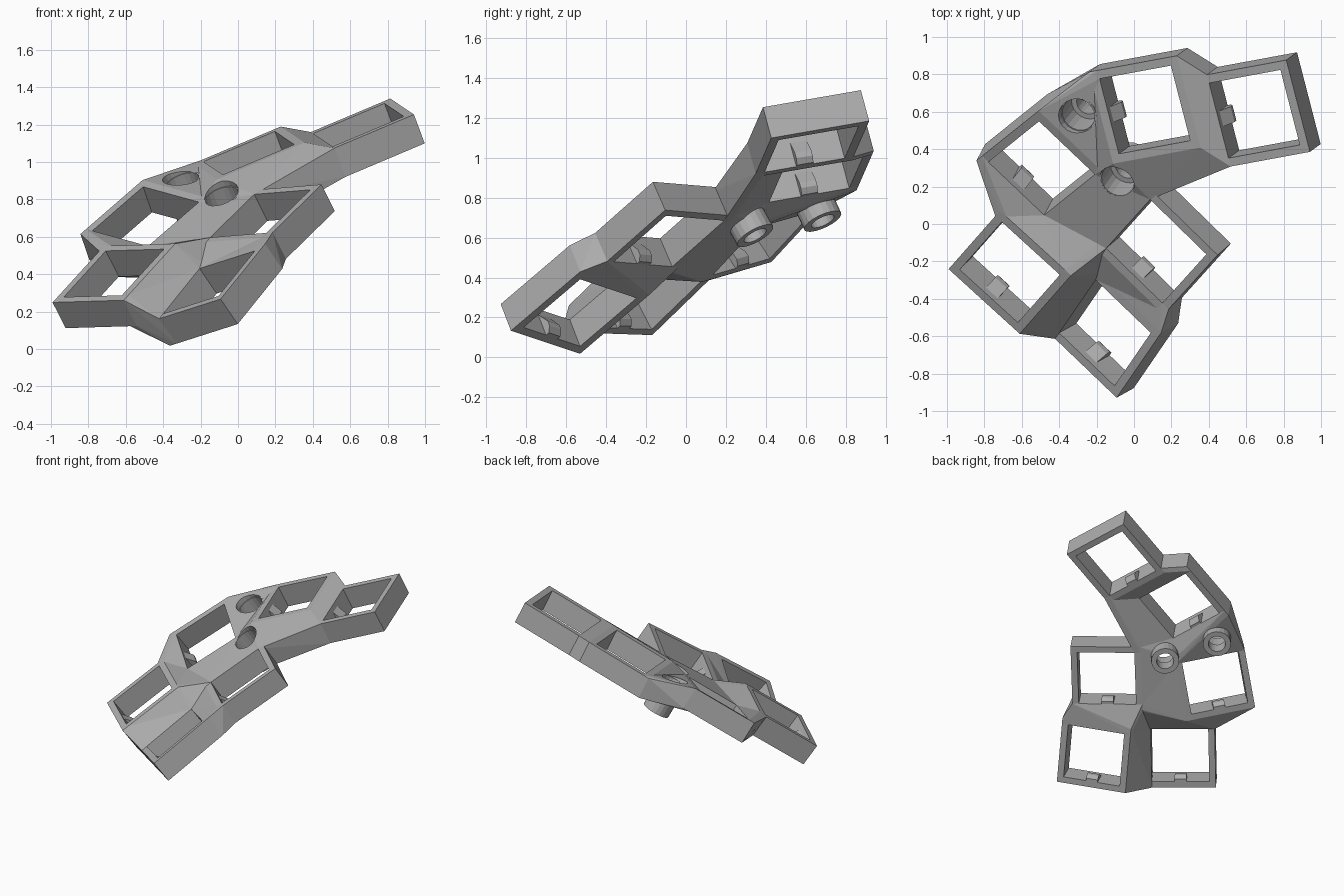
import bpy, bmesh
from mathutils import Vector

cube = bpy.data.objects.get("Cube")
if cube:
    bpy.data.objects.remove(cube)

HALF, WALL, DEPTH = 0.257, 0.047, 0.17   # socket half width, wall and thickness

grey = bpy.data.materials.new("plain grey")
grey.use_nodes = True
grey.diffuse_color = (0.42, 0.42, 0.42, 1)
grey.node_tree.nodes["Principled BSDF"].inputs["Base Color"].default_value = (0.42, 0.42, 0.42, 1)


def finish(bm, name):
    bmesh.ops.recalc_face_normals(bm, faces=bm.faces)
    mesh = bpy.data.meshes.new(name)
    bm.to_mesh(mesh)
    bm.free()
    mesh.materials.append(grey)
    obj = bpy.data.objects.new(name, mesh)
    bpy.context.collection.objects.link(obj)
    return obj


def add_hull(bm, points):
    verts = [bm.verts.new(p) for p in points]
    result = bmesh.ops.convex_hull(bm, input=verts)
    loose = {v for v in result["geom_interior"] + result["geom_unused"]
             if isinstance(v, bmesh.types.BMVert)}
    bmesh.ops.delete(bm, geom=list(loose), context="VERTS")


class Socket:
    """A tilted square frame: centre of its top, with side and up directions."""

    def __init__(self, centre, side, up):
        self.c = Vector(centre)
        self.u = Vector(side).normalized()
        v = Vector(up)
        self.v = (v - self.u * v.dot(self.u)).normalized()
        self.n = self.u.cross(self.v)

    def at(self, a, b, depth=0):
        return self.c + self.u * a + self.v * b - self.n * depth

    def post(self, sx, sy):
        # Corner block of the frame, used to anchor the webbing
        return [self.at(sx * r, sy * s, d) for r in (HALF, HALF - WALL)
                for s in (HALF, HALF - WALL) for d in (0, DEPTH)]

    def build(self, name):
        bm = bmesh.new()
        signs = [(-1, -1), (1, -1), (1, 1), (-1, 1)]
        loops = [[bm.verts.new(self.at(x * r, y * r, d)) for x, y in signs]
                 for r, d in ((HALF, 0), (HALF, DEPTH), (HALF - WALL, DEPTH), (HALF - WALL, 0))]
        for i in range(4):
            a, b = loops[i], loops[(i + 1) % 4]
            for k in range(4):
                m = (k + 1) % 4
                bm.faces.new((a[k], a[m], b[m], b[k]))
        return finish(bm, name)

    def build_clip(self, name):
        # Wedge-shaped retaining clip low on one inner wall
        bm = bmesh.new()
        wall = WALL - HALF
        profile = [(wall - 0.01, 0.04), (wall, 0.04), (wall + 0.04, 0.11),
                   (wall + 0.04, 0.14), (wall + 0.02, DEPTH), (wall - 0.01, DEPTH)]
        add_hull(bm, [self.at(a, b, d) for a, d in profile for b in (-0.043, 0.043)])
        return finish(bm, name)


# Six key sockets
fan = ((0.466, 0.086, 0.197), (-0.123, 0.492, 0.087))
sockets = {
    "outer_right": Socket((0.644, 0.588, 1.198), *fan),
    "upper_right": Socket((0.058, 0.611, 1.048), *fan),
    "upper_left": Socket((-0.494, 0.298, 0.709), (0.332, 0.266, 0.288), (-0.37, 0.335, 0.09)),
    "middle": Socket((0.119, -0.146, 0.724), (0.289, 0.32, 0.283), (-0.371, 0.362, -0.03)),
    "lower_left": Socket((-0.664, -0.258, 0.406), (0.273, 0.31, 0.30), (-0.4, 0.326, -0.032)),
    "lower_front": Socket((-0.155, -0.582, 0.357), (0.24, 0.35, 0.298), (-0.36, 0.345, -0.115)),
}
solids = []
for name, socket in sockets.items():
    solids.append(socket.build(name + "_socket"))
    socket.build_clip(name + "_clip")

# Webbing: triangles hulled between corner posts, named by socket and corner
A, B, C, D, E, F = sockets.values()
TL, TR, BL, BR = (-1, 1), (1, 1), (-1, -1), (1, -1)
strips = [
    [(B, TR), (A, TL), (B, BR), (A, BL)],
    [(C, TR), (B, TL), (C, BR), (B, BL), (D, TR), (B, BR), (A, BL)],
    [(C, BL), (C, BR), (D, TL), (D, TR)],
    [(C, TL), (E, TR), (C, BL), (E, BR), (D, TL), (F, TR)],
    [(E, BR), (F, TR), (E, BL), (F, TL)],
    [(D, TL), (F, TR), (D, BL), (F, BR)],
]
# Corner nearest each neighbour on the lower front socket's upper edge
strips[3][-1] = strips[4][1] = strips[5][1] = (F, TR)
web = bmesh.new()
for strip in strips:
    for i in range(len(strip) - 2):
        points = []
        for socket, corner in strip[i:i + 3]:
            points += socket.post(*corner)
        add_hull(web, points)
solids.append(finish(web, "webbing"))


def lathe(name, top, axis, profile, sides=20):
    """Revolve a closed (radius, distance) profile about an axis."""
    bm = bmesh.new()
    top, axis = Vector(top), Vector(axis).normalized()
    side = axis.orthogonal().normalized()
    verts = [bm.verts.new(top + side * r + axis * d) for r, d in profile]
    edges = [bm.edges.new((verts[i], verts[(i + 1) % len(verts)])) for i in range(len(verts))]
    bmesh.ops.spin(bm, geom=verts + edges, cent=top, axis=axis, angle=6.2831853,
                   steps=sides, use_merge=True)
    bmesh.ops.remove_doubles(bm, verts=bm.verts, dist=0.0005)
    return finish(bm, name)


# Two screw posts: counterbored tubes set through the webbing
screws = [("rear_screw_post", (-0.31, 0.57, 0.93), (0.33, 0.40, -0.86)),
          ("centre_screw_post", (-0.10, 0.215, 0.85), (0.32, 0.45, -0.82))]
for name, top, axis in screws:
    lathe(name, top, axis, [(0.102, 0.04), (0.102, 0.29), (0.063, 0.29),
                            (0.063, 0.19), (0.092, 0.19), (0.092, 0.04)])
    bm = bmesh.new()
    bmesh.ops.create_cone(bm, cap_ends=True, segments=20, radius1=0.098, radius2=0.098, depth=0.46)
    direction = Vector(axis).normalized()
    bmesh.ops.rotate(bm, verts=bm.verts, matrix=direction.to_track_quat("Z", "Y").to_matrix())
    bmesh.ops.translate(bm, verts=bm.verts, vec=Vector(top) + direction * 0.08)
    cutter = finish(bm, name + "_cutter")
    cutter.hide_render = True
    cutter.hide_viewport = True
    for obj in solids:
        mod = obj.modifiers.new("screw hole", "BOOLEAN")
        mod.operation = "DIFFERENCE"
        mod.solver = "EXACT"
        mod.use_self = True
        mod.object = cutter
